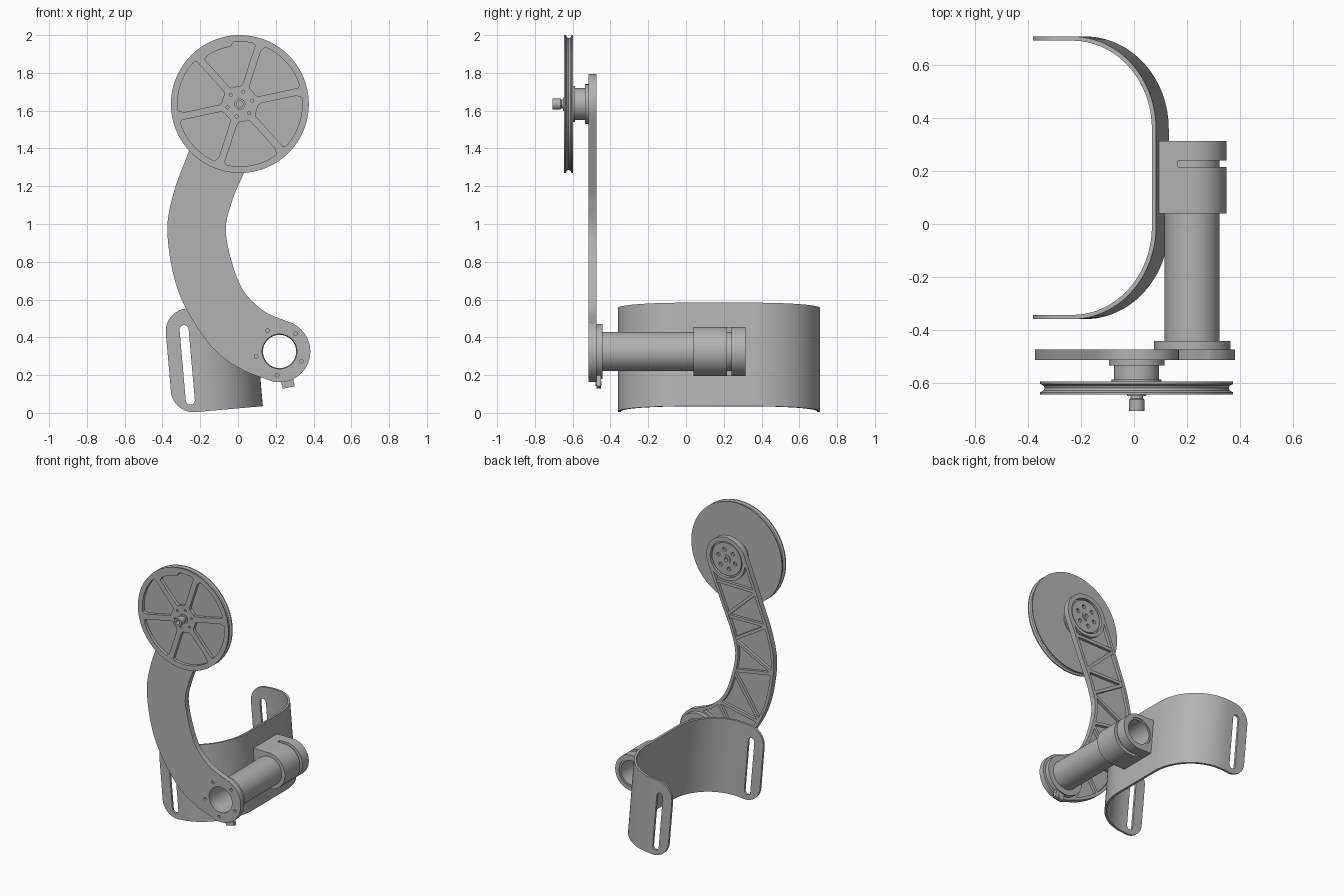
import bpy, bmesh
from math import sin, cos, asin, radians, pi
from mathutils import Vector, Matrix

cube = bpy.data.objects.get("Cube")
if cube:
    bpy.data.objects.remove(cube, do_unlink=True)

metal = bpy.data.materials.new("grey metal")
metal.use_nodes = True
metal.diffuse_color = (0.45, 0.45, 0.45, 1)
metal.node_tree.nodes["Principled BSDF"].inputs["Base Color"].default_value = (0.45, 0.45, 0.45, 1)

WHEEL = (0.01, 1.635)     # upper axis in x, z
PIVOT = (0.22, 0.325)     # lower axis in x, z
TILT = Matrix.Translation((0, 0, 0.3)) @ Matrix.Rotation(radians(-5), 4, 'Y')
UPRIGHT = Matrix.Rotation(pi / 2, 4, 'X')


def arc(centre, r, a0, a1, n=24, ry=None):
    """Points along an arc, angles in degrees."""
    ry = ry or r
    angles = [radians(a0 + (a1 - a0) * i / n) for i in range(n + 1)]
    return [(centre[0] + r * cos(a), centre[1] + ry * sin(a)) for a in angles]


def circle(centre, r, n=64):
    return arc(centre, r, 0, 360, n)[:-1]


def hole_ring(centre, ring, r, count, start):
    return [circle(c, r, 12) for c in arc(centre, ring, start, start + 360, count)[:-1]]


def smooth_path(pts, steps=8):
    """Catmull-Rom curve through the points."""
    p = [Vector(q) for q in pts]
    p = [2 * p[0] - p[1]] + p + [2 * p[-1] - p[-2]]
    out = []
    for a, b, c, d in zip(p, p[1:], p[2:], p[3:]):
        for i in range(steps):
            t = i / steps
            out.append(0.5 * (2 * b + (c - a) * t + (2 * a - 5 * b + 4 * c - d) * t * t
                              + (3 * b - a - 3 * c + d) * t ** 3))
    return [tuple(q) for q in out + [p[-2]]]


def inset(pts, d):
    """Offset a counter-clockwise outline inwards."""
    out = []
    for i, q in enumerate(pts):
        t = (Vector(pts[(i + 1) % len(pts)]) - Vector(pts[i - 1])).normalized()
        out.append((q[0] - t.y * d, q[1] + t.x * d))
    return out


def finish(name, mesh):
    bm = bmesh.new()
    bm.from_mesh(mesh)
    bmesh.ops.remove_doubles(bm, verts=bm.verts, dist=1e-5)
    bmesh.ops.recalc_face_normals(bm, faces=bm.faces)
    bm.to_mesh(mesh)
    bm.free()
    mesh.shade_smooth()
    mesh.set_sharp_from_angle(angle=radians(32))
    mesh.materials.clear()
    mesh.materials.append(metal)
    ob = bpy.data.objects.new(name, mesh)
    bpy.context.collection.objects.link(ob)
    return ob


def plate(name, loops, lo, hi, flat=False, frame=Matrix()):
    """Extrude filled outlines (inner loops are holes) from lo to hi."""
    cu = bpy.data.curves.new(name, 'CURVE')
    cu.dimensions, cu.fill_mode, cu.extrude = '2D', 'BOTH', (hi - lo) / 2
    for loop in loops:
        s = cu.splines.new('POLY')
        s.points.add(len(loop) - 1)
        for pt, q in zip(s.points, loop):
            pt.co = (q[0], q[1], 0, 1)
        s.use_cyclic_u = True
    tmp = bpy.data.objects.new(name, cu)
    bpy.context.collection.objects.link(tmp)
    dg = bpy.context.evaluated_depsgraph_get()
    mesh = bpy.data.meshes.new_from_object(tmp.evaluated_get(dg))
    bpy.data.objects.remove(tmp, do_unlink=True)
    bpy.data.curves.remove(cu)
    mid = (lo + hi) / 2
    place = Matrix.Translation((0, 0, mid)) if flat else Matrix.Translation((0, mid, 0)) @ UPRIGHT
    mesh.transform(frame @ place)
    return finish(name, mesh)


def lathe(name, centre, profile, n=72):
    """Turn a closed (radius, y) profile about a y axis."""
    bm = bmesh.new()
    rings = [[bm.verts.new((centre[0] + r * cos(2 * pi * k / n), y, centre[1] + r * sin(2 * pi * k / n)))
              for r, y in profile] for k in range(n)]
    m = len(profile)
    for k in range(n):
        a, b = rings[k], rings[(k + 1) % n]
        for j in range(m):
            bm.faces.new((a[j], a[(j + 1) % m], b[(j + 1) % m], b[j]))
    bmesh.ops.remove_doubles(bm, verts=bm.verts, dist=1e-5)
    mesh = bpy.data.meshes.new(name)
    bm.to_mesh(mesh)
    bm.free()
    return finish(name, mesh)


# Grooved wheel with six front pockets
lathe("wheel_body", WHEEL, [(0, -0.597), (0.365, -0.597), (0.365, -0.605), (0.352, -0.612),
                            (0.348, -0.621), (0.352, -0.63), (0.365, -0.637), (0.365, -0.645),
                            (0.338, -0.645), (0.338, -0.622), (0, -0.622)], 96)


def pocket(start, notched):
    def edge(r, side):
        off = asin(0.019 / r)
        a = radians(start) + off if side == 0 else radians(start + 60) - off
        return (WHEEL[0] + r * cos(a), WHEEL[1] + r * sin(a))
    rim = arc(WHEEL, 0.33, start + 6, start + 54, 20)
    if notched:
        rim = arc(WHEEL, 0.33, start + 6, start + 24, 8) + arc(WHEEL, 0.308, start + 27, start + 52, 10)
    return ([edge(0.11, 0), edge(0.305, 0), edge(0.32, 0)] + rim
            + [edge(0.3, 1), edge(0.11, 1)] + arc(WHEEL, 0.095, start + 44, start + 16, 4))


plate("wheel_spokes", [circle(WHEEL, 0.338, 96)] + [pocket(12 + 60 * k, k == 1) for k in range(6)]
      + hole_ring(WHEEL, 0.068, 0.008, 6, 15), -0.645, -0.622)
lathe("wheel_shaft", WHEEL, [(0.016, -0.62), (0.036, -0.62), (0.036, -0.652), (0.024, -0.652),
                             (0.024, -0.66), (0.029, -0.665), (0.029, -0.708), (0.016, -0.708)], 32)
lathe("wheel_hub", WHEEL, [(0, -0.6), (0.095, -0.6), (0.095, -0.588), (0.085, -0.588), (0.085, -0.535),
                           (0.105, -0.535), (0.105, -0.513), (0, -0.513)])

# Curved arm: thin skin, raised border and truss ribs on the back
outer = smooth_path([(-0.138, 1.695), (-0.26, 1.385), (-0.345, 1.15), (-0.373, 0.935), (-0.31, 0.627),
                     (-0.15, 0.362), (0.01, 0.235), (0.192, 0.163)])
inner = smooth_path([(0.29, 0.475), (0.246, 0.49), (0.125, 0.548), (0.01, 0.68), (-0.063, 0.94),
                     (-0.035, 1.11), (0.035, 1.28), (0.16, 1.58)])
outline = (arc(WHEEL, 0.16, -20, 158)[1:-1] + outer + arc(PIVOT, 0.163, -100, 65)[1:-1] + inner)
bore = circle(PIVOT, 0.092)
plate("arm_skin", [outline, bore] + hole_ring(PIVOT, 0.127, 0.01, 5, 48), -0.515, -0.497)
plate("arm_border", [outline, inset(outline, 0.022)], -0.498, -0.475)
plate("arm_lower_end", [circle(PIVOT, 0.16), bore], -0.498, -0.475)
plate("arm_upper_ring", [circle(WHEEL, 0.152), circle(WHEEL, 0.128)], -0.498, -0.475)
plate("arm_upper_cap", [circle(WHEEL, 0.118), circle(WHEEL, 0.024, 32)]
      + hole_ring(WHEEL, 0.07, 0.014, 6, 15), -0.498, -0.482)
lathe("arm_upper_bush", WHEEL, [(0.014, -0.498), (0.032, -0.498), (0.032, -0.476), (0.014, -0.476)], 32)

truss = [inner[-4], outer[6], inner[-11], outer[13], inner[-19], outer[25],
         inner[-28], outer[35], inner[-38], outer[43]]
for a, b in zip(truss, truss[1:]):
    a, b = Vector(a), Vector(b)
    d = (b - a).normalized()
    a, b, side = a + d * 0.012, b - d * 0.012, Vector((-d.y, d.x)) * 0.011
    plate("arm_rib", [[a - side, b - side, b + side, a + side]], -0.498, -0.477)

# Hollow cross tube with flange and small clamp tab
lathe("cross_tube", PIVOT, [(0.092, -0.475), (0.145, -0.475), (0.145, -0.443), (0.104, -0.443),
                            (0.104, 0.31), (0.088, 0.31), (0.088, -0.443)])
tab = [Vector((x, z)) for x, z in ((-0.033, -0.03), (0.033, -0.03), (0.033, 0.04), (-0.033, 0.04))]
turn = Matrix.Rotation(radians(12), 2)
plate("flange_tab", [[turn @ q + Vector((0.262, 0.164)) for q in tab]], -0.475, -0.45)
screw = (0.262, 0.155)
lathe("tab_screw", screw, [(0, -0.478), (0.012, -0.478), (0.012, -0.447), (0, -0.447)], 20)

# Slotted tube clamp on the cuff
top_corner, low_corner = (0.095, 0.455), (0.118, 0.195)
clamp = arc(PIVOT, 0.13, -90, 90, 36) + [top_corner, low_corner]
for name, lo, hi in (("clamp_front", 0.04, 0.216), ("clamp_back", 0.241, 0.315)):
    plate(name, [clamp, circle(PIVOT, 0.1)], lo, hi)
plate("clamp_bridge", [[(0.167, 0.455), top_corner, low_corner, (0.167, 0.195)]
                       + arc(PIVOT, 0.1, 238, 122, 16)], 0.215, 0.242)

# Tilted cuff: bent wall with a rounded, slotted strap tab on each end
MID, JOIN, HALF = 0.175, -0.21, 0.275


def bend(shrink):
    rx, ry = 0.318 - shrink, 0.35 - shrink
    return (arc((JOIN, MID - 0.185), rx, -90, 0, 24, ry) + arc((JOIN, MID + 0.185), rx, 0, 90, 24, ry))


plate("cuff_wall", [bend(0) + bend(0.016)[::-1]], -HALF, HALF, True, TILT)
tab_shape = ([(JOIN, -HALF), (JOIN, HALF)] + arc((-0.25, 0.155), 0.12, 90, 180, 16)
             + arc((-0.25, -0.155), 0.12, 180, 270, 16))
slot = arc((-0.272, 0.165), 0.024, 0, 180, 12) + arc((-0.272, -0.21), 0.024, 180, 360, 12)
for name, y in (("cuff_front_tab", MID - 0.535), ("cuff_back_tab", MID + 0.519)):
    plate(name, [tab_shape, slot], y, y + 0.016, False, TILT)
